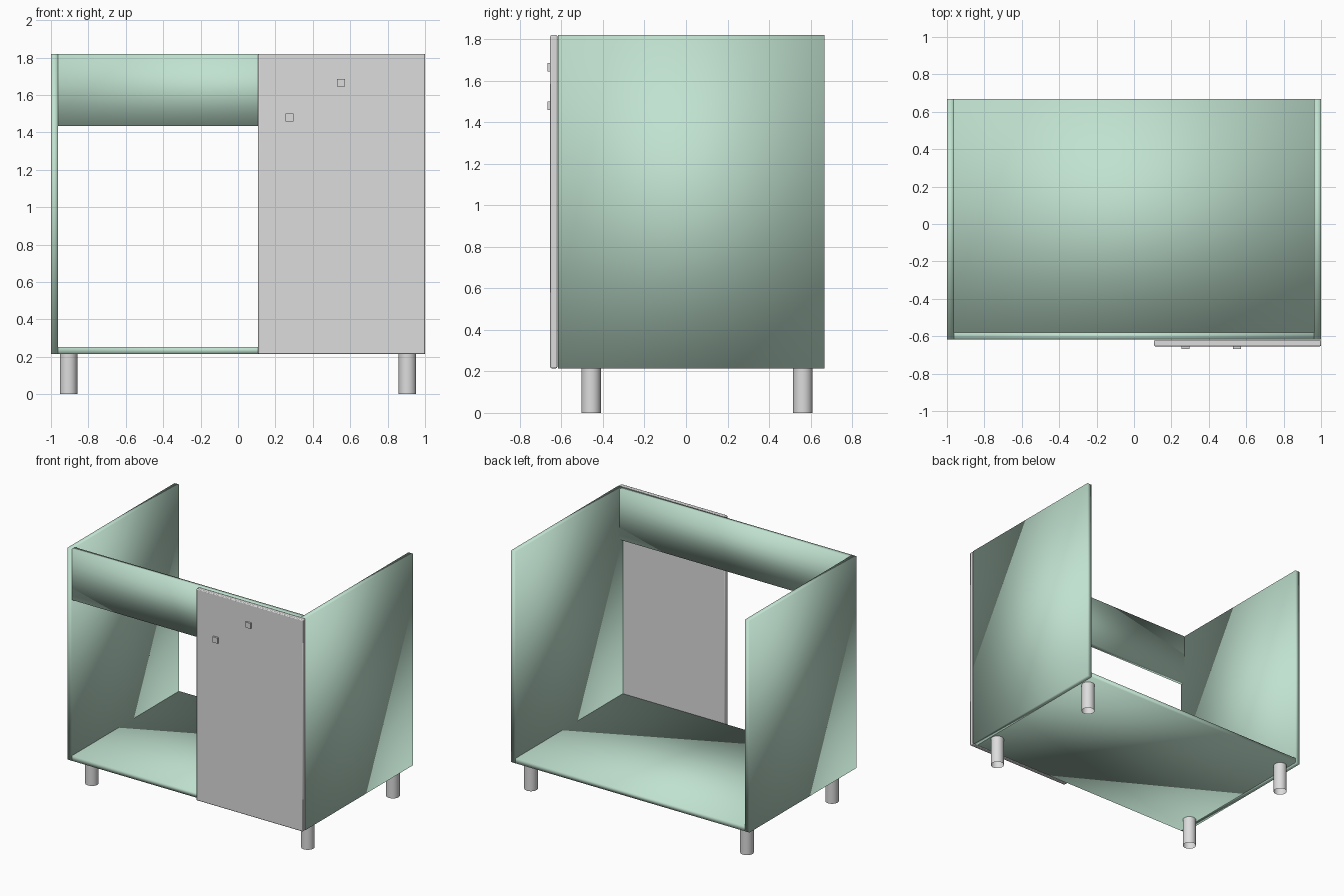
import bpy
import math

cube = bpy.data.objects.get("Cube")
if cube:
    bpy.data.objects.remove(cube, do_unlink=True)


def material(name, rgb):
    mat = bpy.data.materials.new(name)
    mat.use_nodes = True
    color = (*rgb, 1)
    mat.diffuse_color = color
    mat.node_tree.nodes["Principled BSDF"].inputs["Base Color"].default_value = color
    return mat


GREEN = material("pale green", (0.53, 0.76, 0.63))
GREY = material("light grey", (0.72, 0.72, 0.72))


def box(name, x, y, z, mat, smooth=False):
    """Box between the given (low, high) limits on each axis."""
    spans = (x, y, z)
    bpy.ops.mesh.primitive_cube_add(size=1, location=[sum(s) / 2 for s in spans])
    obj = bpy.context.object
    obj.name = name
    obj.scale = [s[1] - s[0] for s in spans]
    bpy.ops.object.transform_apply(location=False, rotation=False, scale=True)
    obj.data.materials.append(mat)
    if smooth:
        bpy.ops.object.shade_smooth()
    return obj


BASE, TOP = 0.215, 1.82
FRONT, BACK = -0.617, 0.668
PANEL = 0.038
INNER = 1 - PANEL

# Carcass: two sides, floor and front rail
box("right_side_panel", (-1, -INNER), (FRONT, BACK), (BASE, TOP), GREEN, True)
box("left_side_panel", (INNER, 1), (FRONT, BACK), (BASE, TOP), GREEN, True)
box("floor_panel", (-INNER, INNER), (FRONT, BACK), (BASE, BASE + PANEL), GREEN, True)
box("front_rail", (-INNER, INNER), (FRONT, FRONT + PANEL), (1.435, TOP), GREEN, True)

# Door with slightly softened edges
door = box("door", (0.108, 1), (-0.654, -0.62), (BASE, TOP), GREY)
bevel = door.modifiers.new("soft_edges", "BEVEL")
bevel.width = 0.006
bevel.segments = 2
bpy.ops.object.shade_smooth_by_angle(angle=math.radians(20))

# Square knobs
for i, (x, z) in enumerate([(0.275, 1.48), (0.55, 1.665)], 1):
    box(f"knob_{i}", (x - 0.021, x + 0.021), (-0.668, -0.653), (z - 0.021, z + 0.021), GREY)

# Open tubular legs
for side, x in (("right", -0.906), ("left", 0.906)):
    for end, y in (("front", -0.457), ("back", 0.563)):
        bpy.ops.mesh.primitive_cylinder_add(
            vertices=32, radius=0.047, depth=BASE, end_fill_type="NOTHING",
            location=(x, y, BASE / 2))
        leg = bpy.context.object
        leg.name = f"{end}_{side}_leg"
        leg.data.materials.append(GREY)
        bpy.ops.object.shade_smooth()
